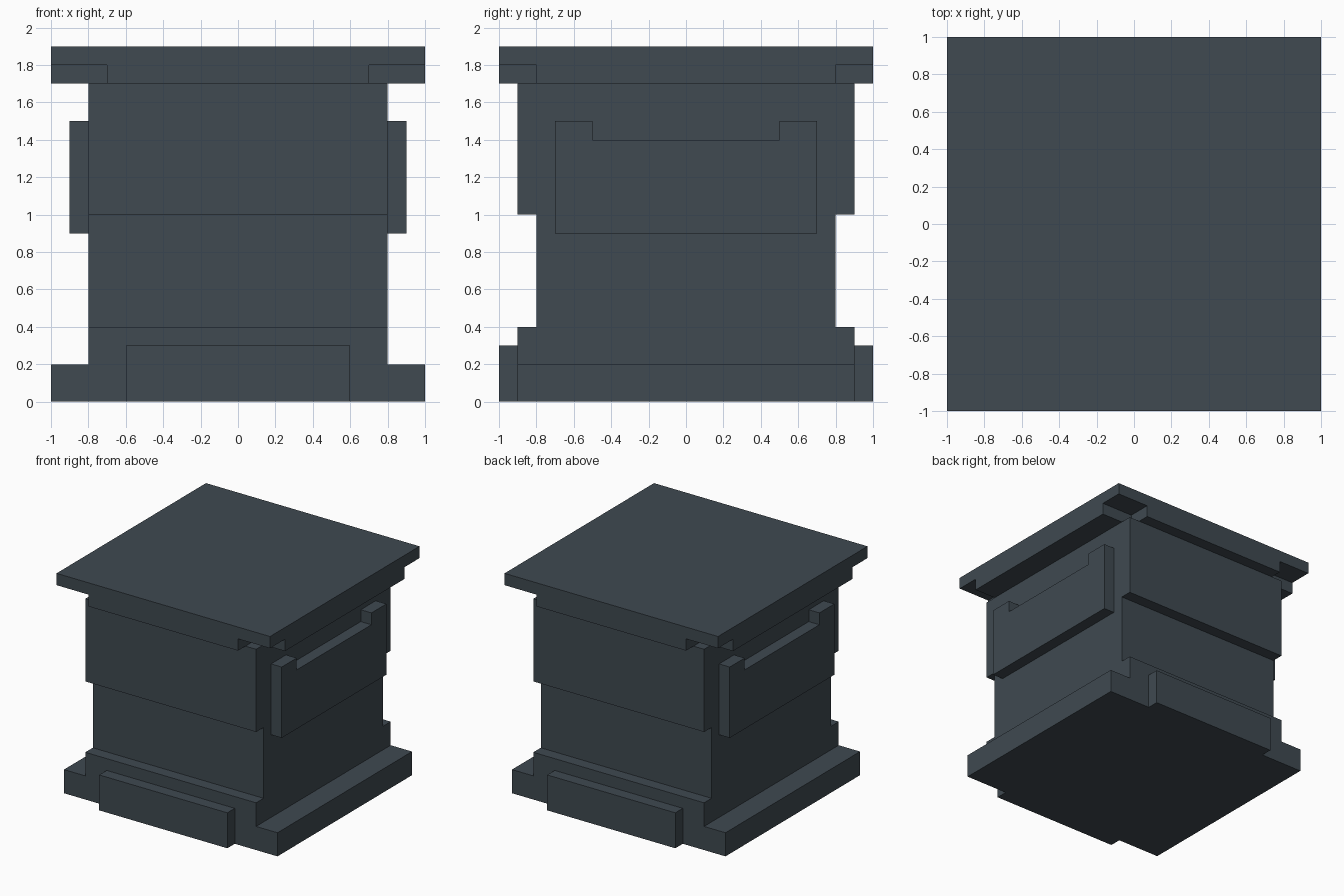
import bpy
import bmesh
from mathutils import Vector

cube = bpy.data.objects.get("Cube")
if cube:
    bpy.data.objects.remove(cube, do_unlink=True)

# The single dark slate colour
slate = bpy.data.materials.new("dark slate")
slate.use_nodes = True
colour = (0.05, 0.067, 0.082, 1)
slate.diffuse_color = colour
slate.node_tree.nodes["Principled BSDF"].inputs["Base Color"].default_value = colour


def prism(name, profile, axis, start, end):
    """Extrude a 2D profile along an axis: x takes (y, z), z takes (x, y)."""
    def place(u, v):
        return (start, u, v) if axis == "x" else (u, v, start)

    bm = bmesh.new()
    face = bm.faces.new([bm.verts.new(place(u, v)) for u, v in profile])
    depth = end - start
    move = Vector((depth, 0, 0)) if axis == "x" else Vector((0, 0, depth))
    extruded = bmesh.ops.extrude_face_region(bm, geom=[face], use_keep_orig=True)
    verts = [g for g in extruded["geom"] if isinstance(g, bmesh.types.BMVert)]
    bmesh.ops.translate(bm, verts=verts, vec=move)
    bmesh.ops.recalc_face_normals(bm, faces=bm.faces)
    mesh = bpy.data.meshes.new(name)
    bm.to_mesh(mesh)
    bm.free()
    mesh.materials.append(slate)
    obj = bpy.data.objects.new(name, mesh)
    bpy.context.collection.objects.link(obj)
    return obj


def mirrored(half):
    """Complete a profile by reflecting its first coordinate."""
    return half + [(-u, v) for u, v in reversed(half)]


def rectangle(x, y):
    return [(-x, -y), (x, -y), (x, y), (-x, y)]


# Body with a lower ledge and a raised upper band, front and back
prism("body", mirrored([(0.9, 0), (0.9, 0.4), (0.8, 0.4), (0.8, 1.0),
                        (0.9, 1.0), (0.9, 1.7)]), "x", -0.8, 0.8)

# Lid slab over a cross-shaped layer that leaves the corners notched
prism("lid", rectangle(1, 1), "z", 1.8, 1.9)
prism("lid_rim", mirrored([(0.7, -1), (0.7, -0.8), (1, -0.8),
                           (1, 0.8), (0.7, 0.8), (0.7, 1)]), "z", 1.7, 1.8)

# Side steps and raised side panels with two upright tabs
panel = mirrored([(0.7, 0.9), (0.7, 1.5), (0.5, 1.5), (0.5, 1.4)])
step = mirrored([(0.9, 0), (0.9, 0.2)])
for side, s in (("left", 1), ("right", -1)):
    prism(side + "_panel", panel, "x", 0.8 * s, 0.9 * s)
    prism(side + "_step", step, "x", 0.8 * s, s)

# Foot plates at the front and back
for side, s in (("front", -1), ("back", 1)):
    plate = [(-0.6, 0.9 * s), (0.6, 0.9 * s), (0.6, s), (-0.6, s)]
    prism(side + "_plate", plate, "z", 0, 0.3)
